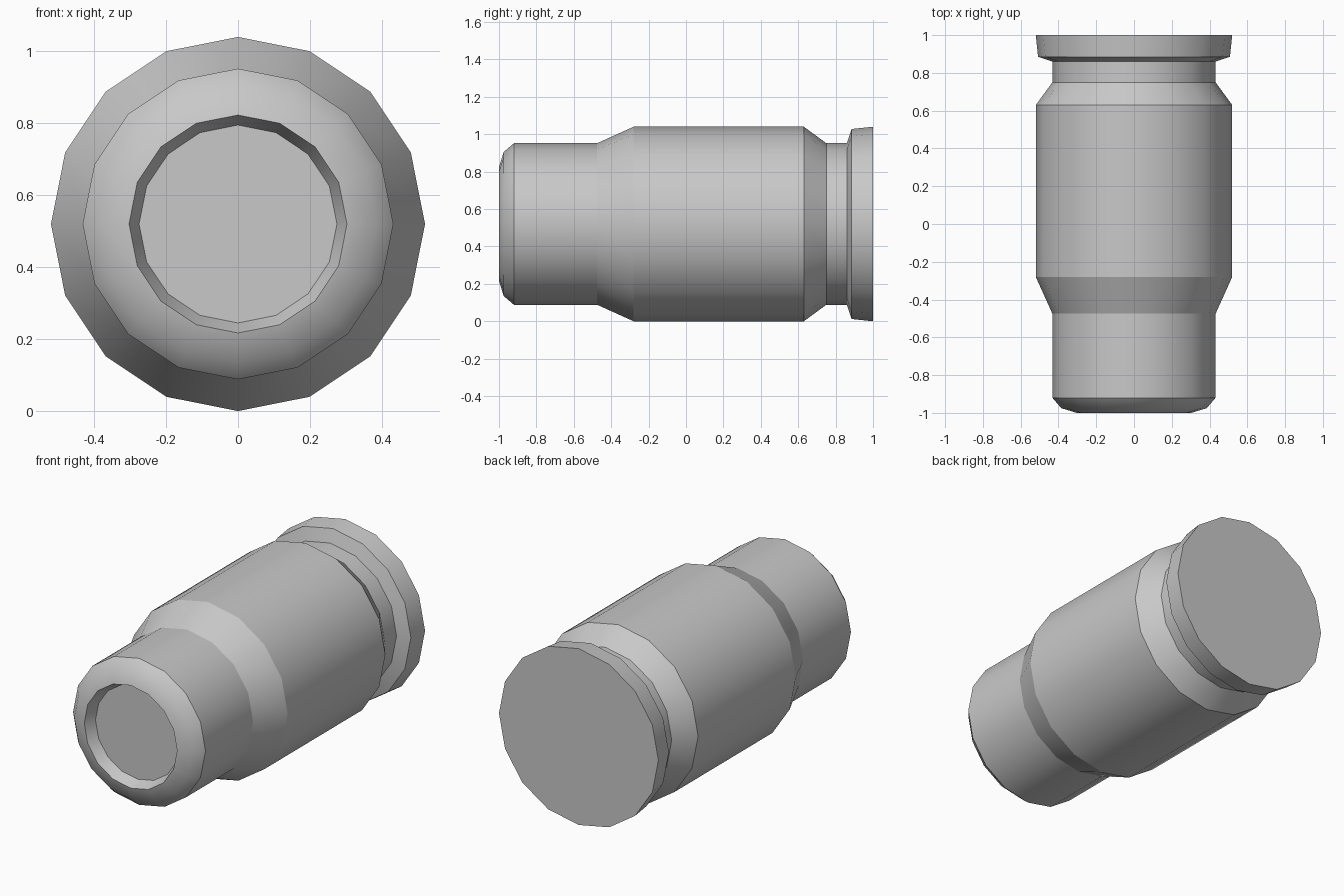
import bpy, bmesh, math

cube = bpy.data.objects.get("Cube")
if cube:
    bpy.data.objects.remove(cube, do_unlink=True)

SIDES = 16
CENTRE_Z = 0.52

metal = bpy.data.materials.new("plain grey metal")
metal.use_nodes = True
grey = (0.58, 0.58, 0.58, 1.0)
metal.diffuse_color = grey
metal.node_tree.nodes["Principled BSDF"].inputs["Base Color"].default_value = grey

# Profile from the recess floor, over the rounded nose, to the rear rim:
# (y, radius, crease around this ring)
PROFILE = [
    (-0.935, 0.275, True),   # recess floor
    (-1.00, 0.303, True),    # nose opening
    (-0.975, 0.385, False),  # rounded nose
    (-0.92, 0.432, True),
    (-0.475, 0.432, True),   # neck
    (-0.28, 0.52, True),     # shoulder
    (0.63, 0.52, True),      # main body
    (0.75, 0.432, True),     # rear taper
    (0.86, 0.432, True),     # groove
    (0.885, 0.508, True),    # rim front edge
    (1.00, 0.52, True),      # rim back edge
]


def lathe(name, profile):
    """Spin a profile about the y axis and close both ends."""
    bm = bmesh.new()
    rings = []
    for y, r, _ in profile:
        rings.append([bm.verts.new((r * math.sin(2 * math.pi * i / SIDES), y,
                                    r * math.cos(2 * math.pi * i / SIDES)))
                      for i in range(SIDES)])
    for a, b in zip(rings, rings[1:]):
        for i in range(SIDES):
            j = (i + 1) % SIDES
            bm.faces.new((a[i], a[j], b[j], b[i])).smooth = True
    bm.faces.new(rings[0])
    bm.faces.new(rings[-1])
    # Crease the chosen rings, leaving the sides smooth
    for ring, (_, _, sharp) in zip(rings, profile):
        for i in range(SIDES):
            bm.edges.get((ring[i], ring[(i + 1) % SIDES])).smooth = not sharp
    bmesh.ops.recalc_face_normals(bm, faces=bm.faces[:])
    mesh = bpy.data.meshes.new(name)
    bm.to_mesh(mesh)
    bm.free()
    mesh.materials.append(metal)
    obj = bpy.data.objects.new(name, mesh)
    bpy.context.collection.objects.link(obj)
    return obj


casing = lathe("casing", PROFILE)
casing.location.z = CENTRE_Z
